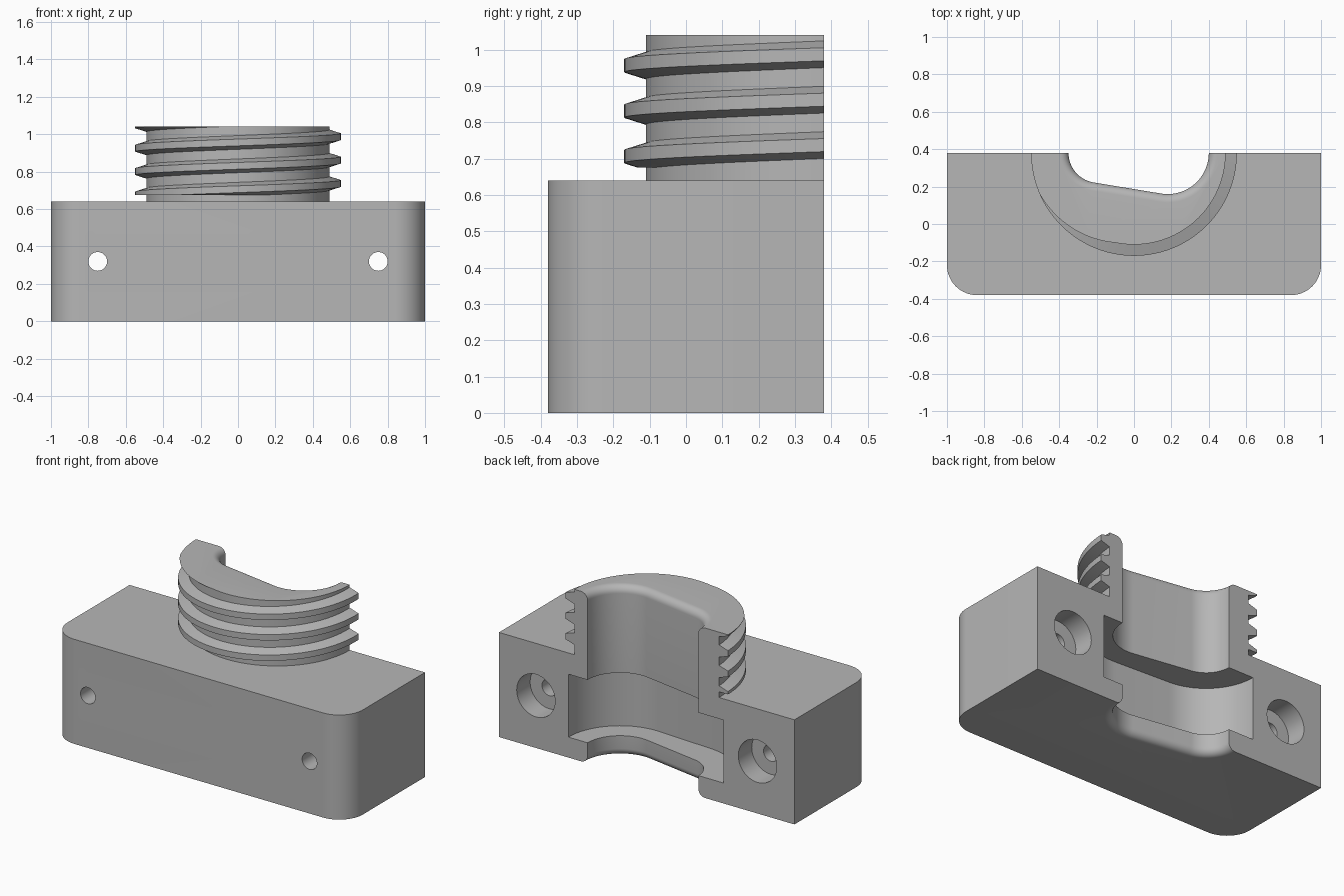
import bpy, bmesh, math
from math import pi, cos, sin

old = bpy.data.objects.get("Cube")
if old:
    bpy.data.objects.remove(old, do_unlink=True)

BACK = 0.38          # plane of the flat split face
BLOCK_TOP, TOP = 0.64, 1.04
NECK_R, THREAD_R, PITCH = 0.49, 0.55, 0.125

grey = bpy.data.materials.new("plain grey")
grey.use_nodes = True
grey.diffuse_color = (0.47, 0.47, 0.47, 1)
grey.node_tree.nodes["Principled BSDF"].inputs["Base Color"].default_value = (0.47, 0.47, 0.47, 1)


def finish(bm, name):
    bmesh.ops.recalc_face_normals(bm, faces=bm.faces)
    mesh = bpy.data.meshes.new(name)
    bm.to_mesh(mesh)
    bm.free()
    mesh.materials.append(grey)
    obj = bpy.data.objects.new(name, mesh)
    bpy.context.scene.collection.objects.link(obj)
    return obj


def loft(name, rings):
    """Closed solid through rings that have equal point counts."""
    bm = bmesh.new()
    loops = [[bm.verts.new(p) for p in ring] for ring in rings]
    for a, b in zip(loops, loops[1:]):
        for i in range(len(a)):
            j = (i + 1) % len(a)
            bm.faces.new((a[i], a[j], b[j], b[i]))
    bm.faces.new(loops[0][::-1])
    bm.faces.new(loops[-1])
    return finish(bm, name)


def prism(name, outline, z0, z1):
    return loft(name, [[(x, y, z) for x, y in outline] for z in (z0, z1)])


def arc(cx, cy, r, a0, a1, n):
    return [(cx + r * cos(a0 + (a1 - a0) * i / n),
             cy + r * sin(a0 + (a1 - a0) * i / n)) for i in range(n + 1)]


def slot(r_left, r_right, grow=0.0):
    """Two unequal circles joined by their outer tangents."""
    xl, xr = -0.19, 0.18
    phi = math.acos((r_left - r_right) / (xr - xl))
    return (arc(xr, BACK, r_right + grow, -phi, phi, 48)
            + arc(xl, BACK, r_left + grow, phi, 2 * pi - phi, 48))


def rod(name, x, r, y0, y1):
    return loft(name, [[(px, y, pz) for px, pz in arc(x, 0.32, r, 0, 2 * pi * 47 / 48, 47)]
                       for y in (y0, y1)])


def combine(target, tool, operation):
    mod = target.modifiers.new(operation.lower(), 'BOOLEAN')
    mod.operation, mod.object, mod.solver = operation, tool, 'EXACT'
    tool.hide_render = True
    bpy.context.view_layer.objects.active = target
    bpy.ops.object.modifier_apply(modifier=mod.name)
    bpy.data.objects.remove(tool, do_unlink=True)


def smooth(obj):
    bpy.ops.object.select_all(action='DESELECT')
    obj.select_set(True)
    bpy.context.view_layer.objects.active = obj
    bpy.ops.object.shade_smooth_by_angle(angle=math.radians(30))


# Block with rounded front corners, joined to the half-round neck
CORNER = 0.16
outline = ([(1, BACK), (-1, BACK)]
           + arc(CORNER - 1, CORNER - BACK, CORNER, pi, 1.5 * pi, 16)
           + arc(1 - CORNER, CORNER - BACK, CORNER, 1.5 * pi, 2 * pi, 16))
body = prism("housing_half", outline, 0, BLOCK_TOP)
neck = prism("neck", arc(0, BACK, NECK_R, pi, 2 * pi, 96), 0.55, TOP)
combine(body, neck, 'UNION')

# Through bore, flared by a fillet at both ends
FILLET = 0.045
steps = [i / 8 * pi / 2 for i in range(9)]
flare = [(FILLET * (1 - sin(a)), FILLET * (1 - cos(a))) for a in steps]
levels = ([(-0.02, FILLET)] + [(z, g) for z, g in flare[::-1]]
          + [(TOP - z, g) for z, g in flare] + [(TOP + 0.02, FILLET)])
bore = loft("bore_cutter", [[(x, y, z) for x, y in slot(0.16, 0.22, g)] for z, g in levels])
combine(body, bore, 'DIFFERENCE')

# Wider pocket inside the block
combine(body, prism("pocket_cutter", slot(0.33, 0.35), 0.125, 0.51), 'DIFFERENCE')

# Counterbored screw holes
for x in (-0.75, 0.75):
    combine(body, rod("hole_cutter", x, 0.05, -0.5, 0.5), 'DIFFERENCE')
    combine(body, rod("counterbore_cutter", x, 0.13, BACK - 0.13, 0.5), 'DIFFERENCE')
smooth(body)

# Helical thread: half turns of a trapezoid, trimmed to the threaded length
section = [(NECK_R - 0.01, -0.04), (THREAD_R, -0.018), (THREAD_R, 0.018), (NECK_R - 0.01, 0.04)]
for k in range(4):
    rings = []
    for i in range(97):
        a = pi + pi * i / 96
        mid = 0.706 + PITCH * (k + (a - 1.5 * pi) / (2 * pi))
        rings.append([(r * cos(a), BACK + r * sin(a), mid + h) for r, h in section])
    ridge = loft("thread_ridge_%d" % (k + 1), rings)
    bm = bmesh.new()
    bm.from_mesh(ridge.data)
    for z, side in ((0.675, -1), (TOP, 1)):
        cut = bmesh.ops.bisect_plane(bm, geom=bm.verts[:] + bm.edges[:] + bm.faces[:],
                                     plane_co=(0, 0, z), plane_no=(0, 0, side), clear_outer=True)
        edges = [e for e in cut["geom_cut"] if isinstance(e, bmesh.types.BMEdge) and e.is_boundary]
        if edges:
            bmesh.ops.holes_fill(bm, edges=edges, sides=0)
    bmesh.ops.recalc_face_normals(bm, faces=bm.faces)
    bm.to_mesh(ridge.data)
    bm.free()
    smooth(ridge)
